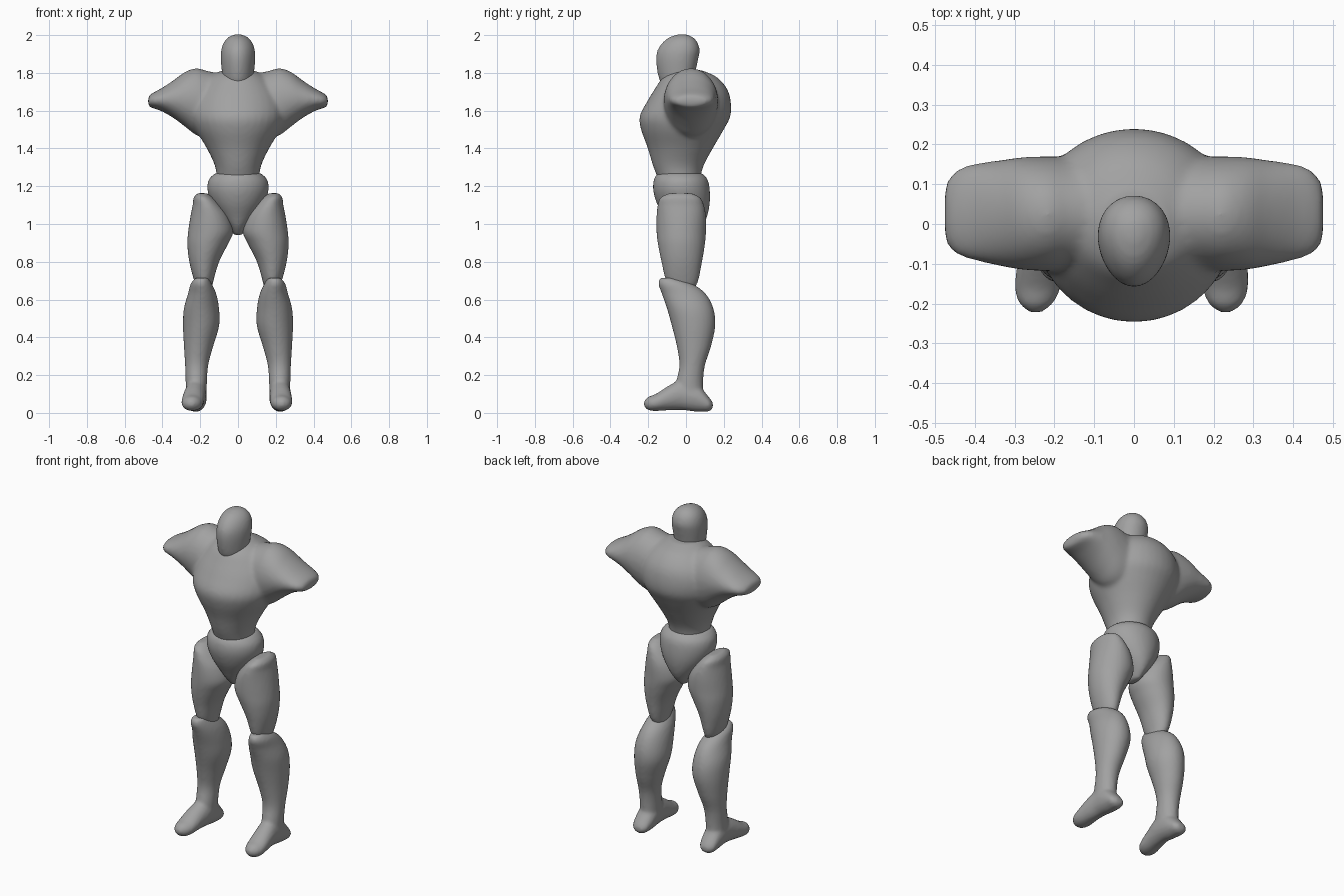
import bpy, bmesh, math
from mathutils import Vector

grey = bpy.data.materials.new("clay_grey")
grey.diffuse_color = (0.36, 0.36, 0.36, 1)


def spline(p, q, r, s, t):
    return tuple(0.5 * (2 * b + (c - a) * t + (2 * a - 5 * b + 4 * c - d) * t * t
                 + (3 * b - a - 3 * c + d) * t ** 3) for a, b, c, d in zip(p, q, r, s))


def loft(bm, rows, axis="z", sides=36, steps=5, egg=0.0, mirror=1):
    """Skin ellipses. Row = (lo_x, hi_x, lo_y, hi_y, z) for z, matching order for x and y."""
    fine = []
    for i in range(len(rows) - 1):
        p, q, r = rows[max(i - 1, 0)], rows[i], rows[i + 1]
        s = rows[min(i + 2, len(rows) - 1)]
        fine += [spline(p, q, r, s, k / steps) for k in range(steps)]
    fine.append(rows[-1])
    rings = []
    for a0, a1, b0, b1, t in fine:
        ring = []
        for k in range(sides):
            u = math.tau * k / sides
            a = (a0 + a1) / 2 + (a1 - a0) / 2 * math.cos(u) * (1 + egg * math.sin(u))
            b = (b0 + b1) / 2 + (b1 - b0) / 2 * math.sin(u)
            co = {"z": (a, b, t), "x": (t, a, b), "y": (a, t, b)}[axis]
            ring.append(bm.verts.new((co[0] * mirror, co[1], co[2])))
        rings.append(ring)
    faces = []
    for r0, r1 in zip(rings, rings[1:]):
        for k in range(sides):
            j = (k + 1) % sides
            faces.append(bm.faces.new((r0[k], r0[j], r1[j], r1[k])))
    faces += [bm.faces.new(rings[0]), bm.faces.new(rings[-1])]
    bmesh.ops.recalc_face_normals(bm, faces=faces)


def finish(name, bm, voxel=0.012, smooth=6):
    """Fuse the lofts of one part into a single soft skin."""
    me = bpy.data.meshes.new(name)
    bm.to_mesh(me)
    bm.free()
    me.materials.append(grey)
    ob = bpy.data.objects.new(name, me)
    bpy.context.collection.objects.link(ob)
    rm = ob.modifiers.new("fuse", "REMESH")
    rm.mode = "VOXEL"
    rm.voxel_size = voxel
    rm.use_smooth_shade = True
    sm = ob.modifiers.new("soften", "SMOOTH")
    sm.factor = 0.5
    sm.iterations = smooth
    return ob


# Torso with upper arm stumps
bm = bmesh.new()
loft(bm, [(-.11, .11, -.13, .07, 1.20), (-.12, .12, -.172, .09, 1.30),
          (-.165, .165, -.202, .142, 1.40), (-.225, .225, -.238, .20, 1.50),
          (-.25, .25, -.245, .235, 1.57), (-.245, .245, -.205, .237, 1.65),
          (-.21, .21, -.162, .215, 1.72), (-.15, .15, -.12, .16, 1.78),
          (-.08, .08, -.06, .08, 1.815)])
arm = [(-.11, .17, 1.50, 1.79, .06), (-.115, .17, 1.46, 1.81, .16),
       (-.118, .17, 1.47, 1.825, .22), (-.115, .168, 1.515, 1.805, .28),
       (-.105, .16, 1.56, 1.762, .34), (-.092, .152, 1.595, 1.722, .40),
       (-.08, .14, 1.61, 1.70, .44), (-.06, .115, 1.618, 1.685, .465),
       (-.03, .085, 1.635, 1.67, .476)]
for side in (1, -1):
    loft(bm, arm, "x", mirror=side)
finish("torso", bm)

# Head and neck, wider at the back than at the face
bm = bmesh.new()
loft(bm, [(-.075, .075, -.10, .05, 1.68), (-.08, .08, -.135, .05, 1.75),
          (-.084, .084, -.15, .05, 1.80), (-.09, .09, -.158, .064, 1.87),
          (-.088, .088, -.15, .072, 1.92), (-.074, .074, -.122, .06, 1.962),
          (-.048, .048, -.085, .034, 1.99), (-.015, .015, -.04, .0, 2.004)], egg=.14)
finish("head", bm, .01, 3)

# Pelvis tapering down between the legs
bm = bmesh.new()
loft(bm, [(-.02, .02, -.05, .04, .94), (-.05, .05, -.09, .085, .985),
          (-.095, .095, -.12, .112, 1.04), (-.14, .14, -.155, .126, 1.11),
          (-.162, .162, -.174, .126, 1.18), (-.155, .155, -.17, .115, 1.235),
          (-.12, .12, -.15, .085, 1.27)])
finish("pelvis", bm, .012, 4)

thigh = [(.14, .21, -.06, .04, .65), (.13, .232, -.105, .065, .70),
         (.10, .258, -.13, .085, .80), (.055, .268, -.148, .10, .89),
         (.025, .264, -.156, .106, .96), (.045, .252, -.156, .106, 1.04),
         (.09, .24, -.15, .095, 1.10), (.13, .235, -.135, .075, 1.14),
         (.165, .215, -.09, .03, 1.163)]
calf = [(.168, .278, -.06, .095, .07), (.165, .277, -.055, .09, .15),
        (.158, .28, -.035, .10, .25), (.132, .286, -.048, .132, .35),
        (.10, .291, -.075, .155, .46), (.10, .287, -.10, .146, .55),
        (.115, .265, -.128, .105, .63), (.14, .25, -.147, .03, .685),
        (.16, .225, -.135, -.06, .715)]
foot = [(.20, .245, .025, .055, .142), (.178, .272, .008, .085, .12),
        (.166, .28, .006, .15, .06), (.165, .28, .015, .175, -.02),
        (.168, .285, .014, .145, -.09), (.172, .287, .010, .10, -.16),
        (.188, .272, .015, .085, -.20), (.215, .245, .035, .062, -.222)]

# Legs: thigh overlapping the pelvis, lower leg fused with its foot
for side, label in ((1, "right"), (-1, "left")):
    bm = bmesh.new()
    loft(bm, thigh, mirror=side)
    finish(label + "_thigh", bm, .01, 3)
    bm = bmesh.new()
    loft(bm, calf, mirror=side)
    turn = 0.0 if side == 1 else 0.08  # one foot points slightly outwards
    toes = [(a + turn * max(0, -t), b + turn * max(0, -t), c, d, t) for a, b, c, d, t in foot]
    loft(bm, toes, "y", mirror=side)
    finish(label + "_lower_leg", bm, .01, 4)
